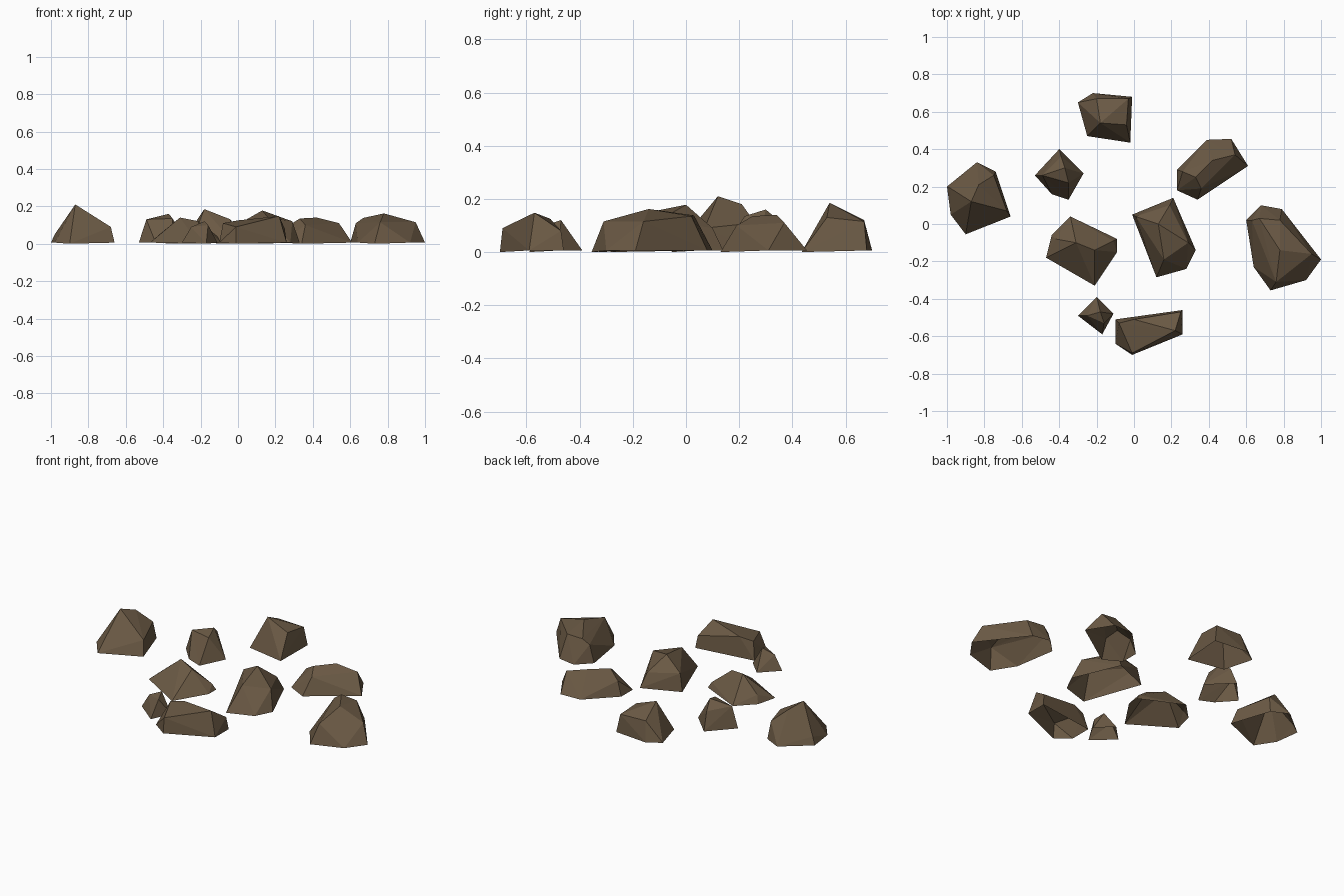
import bpy, bmesh

brown = bpy.data.materials.new("stone_brown")
brown.diffuse_color = (0.145, 0.100, 0.058, 1)

RIM = 0.006  # ground ring height; one ring corner per rock dips to z = 0


def rock(name, outline, crown):
    """Faceted hollow boulder: hull of a ground outline and crown points, open underneath."""
    bm = bmesh.new()
    for x, y in outline:
        bm.verts.new((x, y, RIM))
    for p in crown:
        bm.verts.new(p)
    res = bmesh.ops.convex_hull(bm, input=bm.verts[:])
    inner = {g for g in res["geom_interior"] + res["geom_unused"]
             if isinstance(g, bmesh.types.BMVert)}
    bmesh.ops.delete(bm, geom=list(inner), context='VERTS')
    bmesh.ops.recalc_face_normals(bm, faces=bm.faces[:])
    # open the underside
    base = [f for f in bm.faces if all(v.co.z < RIM + 0.001 for v in f.verts)]
    bmesh.ops.delete(bm, geom=base, context='FACES')
    min(bm.verts, key=lambda v: (round(v.co.z, 3), v.co.y)).co.z = 0
    me = bpy.data.meshes.new(name)
    bm.to_mesh(me)
    bm.free()
    me.materials.append(brown)
    ob = bpy.data.objects.new(name, me)
    bpy.context.collection.objects.link(ob)


# left side
rock("rock_far_left",
     [(-1, .2), (-.84, .33), (-.74, .28), (-.66, .04), (-.9, -.055), (-.98, .05)],
     [(-.87, .12, .21), (-.83, .21, .18), (-.75, .26, .11), (-.68, .07, .09), (-.98, .19, .05)])
rock("rock_left_small",
     [(-.53, .26), (-.4, .4), (-.27, .27), (-.35, .13), (-.44, .16)],
     [(-.37, .3, .16), (-.49, .26, .13), (-.35, .22, .135), (-.39, .36, .11)])
rock("rock_centre_left",
     [(-.47, -.18), (-.44, -.06), (-.34, .04), (-.09, -.08), (-.09, -.15), (-.21, -.33), (-.36, -.24)],
     [(-.31, -.1, .14), (-.21, -.14, .12), (-.42, -.08, .05), (-.11, -.09, .04)])

# back
rock("rock_back",
     [(-.3, .65), (-.22, .7), (-.01, .68), (-.02, .435), (-.25, .47)],
     [(-.18, .54, .185), (-.04, .53, .13), (-.03, .67, .115), (-.2, .67, .12)])
rock("rock_back_right",
     [(.23, .29), (.39, .45), (.52, .455), (.61, .31), (.34, .13), (.23, .18)],
     [(.33, .25, .135), (.42, .34, .14), (.54, .37, .11), (.36, .19, .1), (.26, .28, .09)])

# right side and centre
rock("rock_far_right",
     [(.6, .02), (.68, .1), (.79, .08), (1, -.19), (.92, -.3), (.73, -.355), (.64, -.23)],
     [(.78, -.14, .162), (.67, .03, .138), (.78, .02, .135), (.95, -.16, .115),
      (.76, -.31, .115), (.63, .02, .11)])
rock("rock_centre_right",
     [(-.01, .05), (.21, .14), (.33, -.14), (.28, -.24), (.12, -.285)],
     [(.13, 0, .178), (.16, -.19, .14), (.29, -.1, .12), (.19, .1, .09), (.01, .04, .11)])

# front
rock("rock_front_small",
     [(-.3, -.49), (-.2, -.39), (-.11, -.48), (-.17, -.59)],
     [(-.18, -.47, .12), (-.25, -.49, .09), (-.16, -.53, .1)])
rock("rock_front",
     [(-.1, -.51), (.26, -.46), (.26, -.59), (-.01, -.7), (-.1, -.64)],
     [(.22, -.57, .148), (0, -.51, .125), (-.08, -.53, .11), (-.01, -.69, .09), (.25, -.47, .08)])
